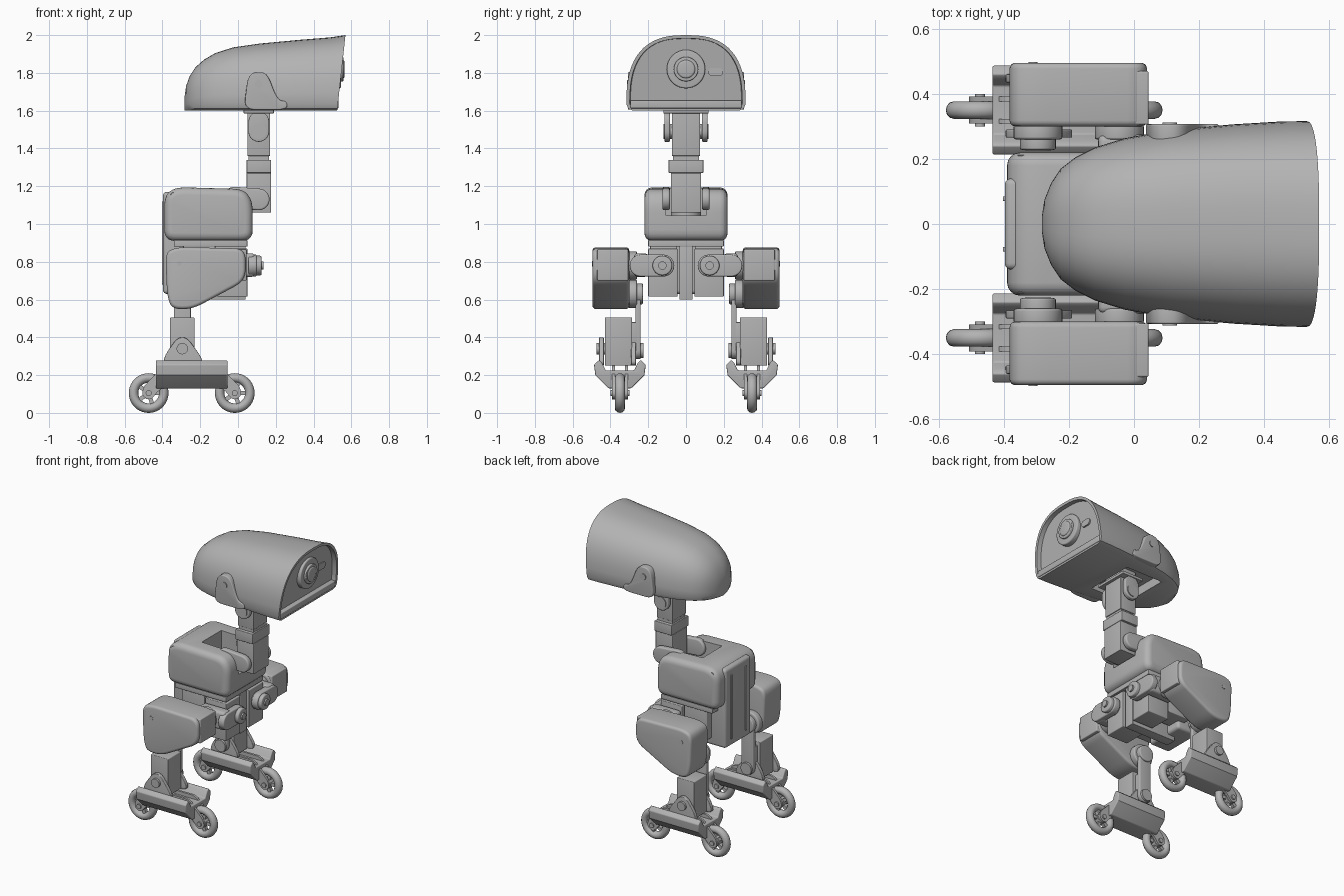
import bpy, bmesh, math
from mathutils import Vector

cube = bpy.data.objects.get("Cube")
if cube:
    bpy.data.objects.remove(cube, do_unlink=True)

grey = bpy.data.materials.new("plain grey")
grey.use_nodes = True
GREY = (0.45, 0.45, 0.45, 1)
grey.diffuse_color = GREY
grey.node_tree.nodes["Principled BSDF"].inputs["Base Color"].default_value = GREY
parts, cutters = [], []


def finish(name, bm, bevel=0, mirror=False, cutter=False):
    """Turn a bmesh into an object, optionally bevelled and mirrored across y."""
    bmesh.ops.recalc_face_normals(bm, faces=bm.faces)
    mesh = bpy.data.meshes.new(name)
    bm.to_mesh(mesh)
    bm.free()
    mesh.materials.append(grey)
    ob = bpy.data.objects.new(name, mesh)
    bpy.context.collection.objects.link(ob)
    if bevel:
        m = ob.modifiers.new("bevel", "BEVEL")
        m.width, m.segments, m.limit_method = bevel, 4, "ANGLE"
        m.angle_limit = math.radians(40)
    if mirror:
        m = ob.modifiers.new("mirror", "MIRROR")
        m.use_axis = (False, True, False)
        m.use_mirror_merge = False
    ob.hide_render = cutter
    (cutters if cutter else parts).append(ob)
    return ob


def place(axis, u, v, w):
    """Point with w along the axis and u, v along the other two in order."""
    return {"x": (w, u, v), "y": (u, w, v), "z": (u, v, w)}[axis]


def prism(name, pts, axis, lo, hi, **kw):
    bm = bmesh.new()
    a, b = [[bm.verts.new(place(axis, u, v, w)) for u, v in pts] for w in (lo, hi)]
    bm.faces.new(a)
    bm.faces.new(b[::-1])
    for i in range(len(pts)):
        j = (i + 1) % len(pts)
        bm.faces.new((a[i], a[j], b[j], b[i]))
    return finish(name, bm, **kw)


def box(name, x, y, z, **kw):
    return prism(name, [(x[0], y[0]), (x[1], y[0]), (x[1], y[1]), (x[0], y[1])], "z", *z, **kw)


def disc(name, centre, axis, r, lo, hi, n=32, **kw):
    turn = [2 * math.pi * i / n for i in range(n)]
    return prism(name, [(centre[0] + r * math.cos(t), centre[1] + r * math.sin(t)) for t in turn],
                 axis, lo, hi, **kw)


def rounded(pts, r, n=5):
    """Round every corner of a polygon."""
    out = []
    for i, p in enumerate(pts):
        p, q, s = Vector(p), Vector(pts[i - 1]), Vector(pts[(i + 1) % len(pts)])
        a = p + (q - p).normalized() * min(r, (q - p).length * .45)
        b = p + (s - p).normalized() * min(r, (s - p).length * .45)
        for k in range(n + 1):
            t = k / n
            out.append(tuple(a * (1 - t) ** 2 + p * 2 * t * (1 - t) + b * t * t))
    return out


def capsule(p, q, r, n=12):
    p, q = Vector(p), Vector(q)
    d = math.atan2(q.y - p.y, q.x - p.x)
    ends = []
    for c, start in ((q, d - math.pi / 2), (p, d + math.pi / 2)):
        ends += [(c.x + r * math.cos(start + math.pi * k / n),
                  c.y + r * math.sin(start + math.pi * k / n)) for k in range(n + 1)]
    return ends


def cut(ob, cutter):
    m = ob.modifiers.new("cut", "BOOLEAN")
    m.operation, m.object, m.solver = "DIFFERENCE", cutter, "EXACT"


# Head shell: lofted arches, leaning forward at the open end
BASE = 1.6
stations = [(-.282, .03, .08), (-.275, .075, .13), (-.255, .125, .185), (-.225, .17, .23),
            (-.18, .205, .27), (-.12, .235, .305), (-.03, .263, .335), (.1, .287, .355),
            (.3, .306, .375), (.45, .315, .388), (.525, .316, .4)]
bm = bmesh.new()
rings = []
for x, w, h in stations:
    c = min(.035, h * .3)
    arch = []
    for k in range(33):
        t = math.pi * k / 32
        co, si = math.cos(t), max(math.sin(t), 0)
        arch.append((math.copysign(w * abs(co) ** .77, co), c + (h - c) * si ** .77))
    arch += [(-w + c * .3, c * .3), (-w + c, 0), (w - c, 0), (w - c * .3, c * .3)]
    lean = .11 * max(0, (x + .1) / .625)
    rings.append([bm.verts.new((x + lean * z, y, BASE + z)) for y, z in arch])
for a, b in zip(rings, rings[1:]):
    for i in range(len(a)):
        j = (i + 1) % len(a)
        bm.faces.new((a[i], a[j], b[j], b[i]))
bm.faces.new(rings[0])
front = bm.faces.new(rings[-1])
bmesh.ops.recalc_face_normals(bm, faces=bm.faces)
bmesh.ops.inset_region(bm, faces=[front], thickness=.018)
bmesh.ops.inset_region(bm, faces=[front], thickness=.004, depth=-.03)
head = finish("head_shell", bm)
cut(head, box("head_opening_cutter", (-.08, .2), (-.17, .17), (1.5, 1.66), cutter=True))
box("chin_panel", (.48, .532), (-.295, .295), (1.612, 1.655), bevel=.006)

# Camera eye and sensor window
disc("lens_ring", (0, 1.82), "x", .102, .5, .545, bevel=.008)
disc("lens_barrel", (0, 1.82), "x", .065, .52, .558, bevel=.005)
disc("lens_glass", (0, 1.82), "x", .05, .54, .564, bevel=.012)
prism("sensor_window", capsule((.14, 1.805), (.175, 1.805), .022), "x", .5, .526)

# Ear brackets holding the head
ear = rounded([(.03, 1.605), (.055, 1.8), (.15, 1.81), (.21, 1.655), (.26, 1.65), (.26, 1.605)], .06)
prism("ear_brackets", ear, "y", .25, .307, bevel=.006, mirror=True)
disc("ear_pivots", (.11, 1.74), "y", .022, .3, .312, mirror=True)

# Neck column
box("neck_upper_servo", (.05, .17), (-.075, .075), (1.36, 1.66), bevel=.004)
box("neck_lower_servo", (.045, .175), (-.08, .08), (1.06, 1.27), bevel=.004)
box("neck_middle_bracket", (.045, .175), (-.092, .092), (1.27, 1.34), bevel=.004)
box("neck_link", (.055, .165), (-.07, .07), (1.33, 1.37))
box("neck_head_plate", (.03, .19), (-.12, .12), (1.585, 1.605), bevel=.004)
prism("neck_yoke", capsule((.11, 1.49), (.11, 1.54), .055), "y", .085, .115, bevel=.006, mirror=True)
disc("neck_yoke_pivots", (.11, 1.49), "y", .04, .07, .12, mirror=True)
prism("neck_base_arms", capsule((-.02, 1.14), (.11, 1.13), .057), "y", .085, .125, bevel=.01, mirror=True)

# Torso with a slot for the neck
side = rounded([(-.39, .91), (.078, .91), (.078, 1.12), (.03, 1.185), (-.33, 1.195), (-.39, 1.15)], .06)
torso = prism("torso", side, "y", -.22, .22, bevel=.04)
cut(torso, box("neck_slot_cutter", (-.2, .3), (-.105, .105), (1.045, 1.4), cutter=True))
disc("torso_screws", (-.34, 1.15), "y", .018, .18, .212, mirror=True, n=16)
box("back_cover", (-.397, -.24), (-.14, .14), (.63, 1.17), bevel=.02)
box("back_ribs", (-.403, -.38), (.07, .085), (.68, 1.12), bevel=.004, mirror=True)
disc("neck_turntable", (-.06, 0), "z", .08, 1.03, 1.08)

# Hips
box("pelvis_plate", (-.34, .05), (-.2, .2), (.88, .915), bevel=.004)
box("pelvis_spine", (-.3, .04), (-.035, .035), (.6, .9), bevel=.004)
box("hip_servos", (-.11, .05), (.045, .2), (.615, .87), bevel=.005, mirror=True)
box("hip_rear_servos", (-.29, -.12), (.05, .19), (.68, .89), bevel=.005, mirror=True)
prism("hip_links", capsule((.12, .78), (.24, .78), .058), "x", .055, .1, bevel=.008, mirror=True)
disc("hip_hubs", (.125, .78), "x", .052, .04, .125, bevel=.008, mirror=True)
disc("hip_caps", (.125, .78), "x", .022, .12, .135, mirror=True)
box("hip_yokes", (-.11, .09), (.2, .275), (.72, .845), bevel=.02, mirror=True)
disc("hip_pitch_discs", (-.045, .78), "y", .075, .26, .305, bevel=.006, mirror=True)

# Thighs
thigh = rounded([(-.385, .85), (-.32, .878), (.04, .87), (.04, .70), (-.24, .55), (-.35, .55), (-.375, .62)], .06)
prism("thigh_covers", thigh, "y", .3, .495, bevel=.018, mirror=True)
box("thigh_servos", (-.1, .045), (.305, .47), (.7, .865), bevel=.006, mirror=True)
disc("thigh_screws", (-.31, .79), "y", .014, .48, .497, n=16, mirror=True)

# Knees and shins
disc("knee_discs", (-.295, .63), "y", .075, .26, .305, bevel=.008, mirror=True)
disc("knee_hubs", (-.295, .63), "y", .055, .228, .27, bevel=.006, mirror=True)
prism("shin_links", capsule((-.295, .33), (-.295, .63), .045), "y", .24, .268, bevel=.006, mirror=True)
box("shin_braces", (-.34, -.25), (.26, .31), (.36, .48), bevel=.004, mirror=True)
box("shin_servos", (-.36, -.23), (.285, .43), (.25, .505), bevel=.005, mirror=True)
disc("ankle_discs", (-.295, .33), "y", .04, .225, .29, mirror=True)

# Ankle brackets
ankle = rounded([(-.4, .25), (-.385, .31), (-.32, .4), (-.27, .4), (-.19, .29), (-.19, .25)], .04)
for name, lo in (("ankle_outer_brackets", .435), ("ankle_inner_brackets", .265)):
    prism(name, ankle, "y", lo, lo + .025, bevel=.004, mirror=True)
disc("ankle_pivots", (-.295, .34), "y", .03, .43, .475, mirror=True)

# Foot trays and wheel forks
tray = [(.22, .2), (.213, .255), (.24, .28), (.255, .265), (.275, .225), (.425, .225),
        (.445, .265), (.46, .28), (.487, .255), (.48, .2), (.41, .13), (.29, .13)]
prism("foot_trays", tray, "x", -.435, -.055, bevel=.006, mirror=True)
fork = rounded([(-.51, .09), (-.465, .065), (-.41, .13), (-.25, .145), (-.08, .13), (-.025, .065),
                (.02, .09), (.01, .14), (-.06, .21), (-.1, .25), (-.39, .25), (-.43, .21), (-.5, .14)], .025)
for name, lo in (("inner_wheel_forks", .308), ("outer_wheel_forks", .377)):
    prism(name, fork, "y", lo, lo + .015, mirror=True)

# Wheels: tyre, hub and spokes
for label, cx in (("rear", -.473), ("front", -.017)):
    cz, wy = .105, .35
    bm = bmesh.new()
    N, M = 40, 12
    grid = []
    for i in range(N):
        t = 2 * math.pi * i / N
        ring = []
        for j in range(M):
            s = 2 * math.pi * j / M
            r = .08 + .025 * math.cos(s)
            ring.append(bm.verts.new((cx + r * math.cos(t), wy + .027 * math.sin(s), cz + r * math.sin(t))))
        grid.append(ring)
    for i in range(N):
        for j in range(M):
            a, b, k = grid[i], grid[(i + 1) % N], (j + 1) % M
            bm.faces.new((a[j], b[j], b[k], a[k]))
    finish(label + "_tyres", bm, mirror=True)
    disc(label + "_wheel_hubs", (cx, cz), "y", .032, .328, .372, bevel=.004, mirror=True)
    disc(label + "_axles", (cx, cz), "y", .016, .3, .4, n=16, mirror=True)
    for k in range(5):
        t = 2 * math.pi * k / 5
        tip = (cx + .07 * math.cos(t), cz + .07 * math.sin(t))
        prism(f"{label}_wheel_spokes_{k + 1}", capsule((cx, cz), tip, .011, 6), "y", .338, .362, mirror=True)

# Apply modifiers, drop the cutters and shade
bpy.ops.object.select_all(action="DESELECT")
for ob in parts:
    ob.select_set(True)
bpy.context.view_layer.objects.active = parts[0]
bpy.ops.object.convert(target="MESH")
bpy.ops.object.shade_smooth_by_angle(angle=math.radians(35))
for ob in cutters:
    bpy.data.objects.remove(ob, do_unlink=True)
